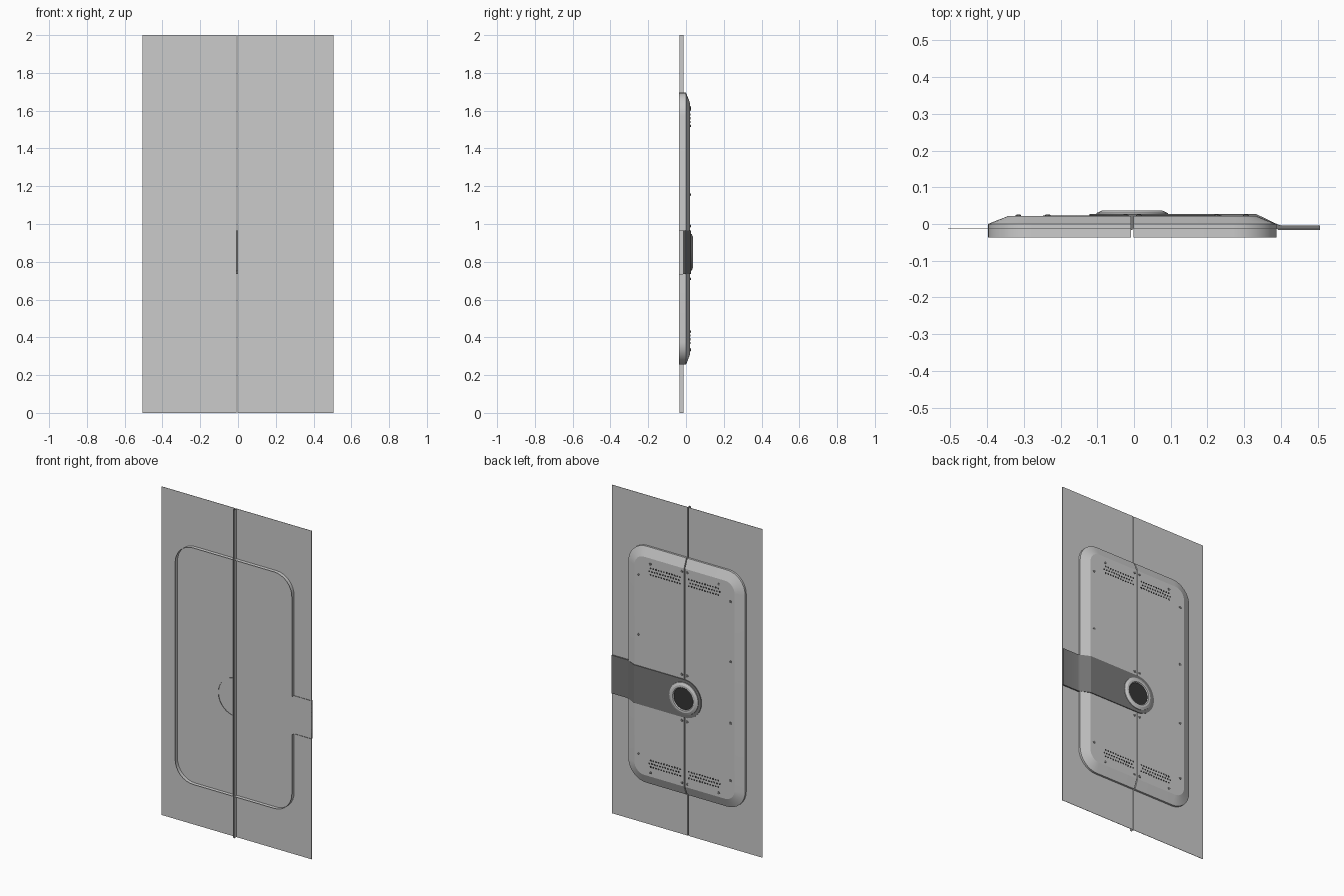
import bpy, bmesh, math

if "Cube" in bpy.data.objects:
    bpy.data.objects.remove(bpy.data.objects["Cube"])

CX, CZ = -0.005, 0.85          # seam line and hub height
GAP = 0.003                    # half the gap between the two leaves
Z0, Z1, HALF_W = 0.255, 1.695, 0.393
ARM_R = 0.116


def material(name, v):
    m = bpy.data.materials.new(name)
    m.diffuse_color = (v, v, v, 1)
    m.use_nodes = True
    m.node_tree.nodes["Principled BSDF"].inputs["Base Color"].default_value = m.diffuse_color
    return m


LIGHT = material("light_grey", 0.60)
DARK = material("dark_grey", 0.19)
BLACK = material("near_black", 0.035)


def finish(bm, name, mat):
    bmesh.ops.remove_doubles(bm, verts=bm.verts, dist=1e-5)
    bmesh.ops.recalc_face_normals(bm, faces=bm.faces)
    me = bpy.data.meshes.new(name)
    bm.to_mesh(me)
    bm.free()
    ob = bpy.data.objects.new(name, me)
    me.materials.append(mat)
    bpy.context.collection.objects.link(ob)
    bpy.ops.object.select_all(action='DESELECT')
    ob.select_set(True)
    bpy.context.view_layer.objects.active = ob
    bpy.ops.object.shade_smooth_by_angle(angle=math.radians(15))
    return ob


def box(bm, x0, x1, y0, y1, z0, z1):
    g = bmesh.ops.create_cube(bm, size=1)
    for v in g["verts"]:
        v.co = ((x0 + x1) / 2 + v.co.x * (x1 - x0),
                (y0 + y1) / 2 + v.co.y * (y1 - y0),
                (z0 + z1) / 2 + v.co.z * (z1 - z0))


def lathe(bm, cx, cz, profile, n):
    """Turn (radius, y) points about the y axis; radius 0 closes the end."""
    prev = None
    for r, y in profile:
        if r == 0:
            bm.faces.new(prev)
            break
        ring = [bm.verts.new((cx + r * math.cos(2 * math.pi * i / n), y,
                              cz + r * math.sin(2 * math.pi * i / n))) for i in range(n)]
        if prev:
            for i in range(n):
                j = (i + 1) % n
                bm.faces.new((prev[i], prev[j], ring[j], ring[i]))
        prev = ring


def half_outline(d):
    """Half of a rounded rectangle, inset by d, starting and ending at the seam."""
    R, n = 0.12, 8
    xc = HALF_W - R
    pts = [(GAP, Z0 + d)]
    for zc, start in ((Z0 + R, -90), (Z1 - R, 0)):
        for i in range(n + 1):
            a = math.radians(start + 90 * i / n)
            pts.append((xc + (R - d) * math.cos(a), zc + (R - d) * math.sin(a)))
        if start == -90:       # break points where the arm crosses
            pts += [(HALF_W - d, CZ - ARM_R), (HALF_W - d, CZ + ARM_R)]
    return pts + [(GAP, Z1 - d)]


for side, label in ((-1, "left"), (1, "right")):
    # flat door sheet with a flange along the seam
    bm = bmesh.new()
    xa, xb = CX + side * GAP, side * 0.506
    box(bm, min(xa, xb), max(xa, xb), -0.014, -0.012, 0, 2)
    xf = xa + side * 0.001
    box(bm, min(xa, xf), max(xa, xf), -0.034, -0.012, 0, 2)
    finish(bm, label + "_door_sheet", LIGHT)

    # raised rounded panel: straight wall, bevel, flat back
    bm = bmesh.new()
    rings = [[bm.verts.new((CX + side * x, y, z)) for x, z in half_outline(d)]
             for d, y in ((0, -0.0365), (0, 0.0), (0.056, 0.022))]
    n = len(rings[0])
    for k in range(2):
        for i in range(n):
            j = (i + 1) % n
            # the wall is open where the arm leaves the right panel
            if k == 0 and side == 1 and i == 10:
                continue
            bm.faces.new((rings[k][i], rings[k][j], rings[k + 1][j], rings[k + 1][i]))
    bm.faces.new(rings[2])
    finish(bm, label + "_panel", LIGHT)

# locking arm: rounded end, flat run, step down over the panel bevel
stations = []
for i in range(15):
    a = math.pi / 2 * i / 14
    stations.append((CX - ARM_R * math.cos(a), ARM_R * math.sin(a), 0.027, -0.017))
stations += [(CX + 0.001, ARM_R, 0.027, -0.012), (0.333, ARM_R, 0.027, -0.012),
             (0.391, ARM_R, -0.001, -0.012), (0.392, ARM_R, -0.0015, -0.017),
             (0.402, ARM_R, -0.004, -0.017), (0.506, ARM_R, -0.004, -0.017)]
bm = bmesh.new()
prev = None
for x, h, top, bot in stations:
    cur = [bm.verts.new((x, y, CZ + s * h)) for s, y in ((-1, bot), (-1, top), (1, top), (1, bot))]
    if prev:
        for i in range(3):
            bm.faces.new((prev[i], prev[i + 1], cur[i + 1], cur[i]))
    prev = cur
bm.faces.new(prev)
finish(bm, "locking_arm", DARK)

# hub ring and its dark centre
bm = bmesh.new()
lathe(bm, CX, CZ, [(0.098, 0.025), (0.097, 0.030), (0.082, 0.0365),
                   (0.070, 0.0365), (0.064, 0.029)], 48)
finish(bm, "hub_ring", LIGHT)
bm = bmesh.new()
lathe(bm, CX, CZ, [(0.066, 0.027), (0.066, 0.031), (0, 0.031)], 48)
finish(bm, "hub_centre", BLACK)

# vent holes: staggered rows in four groups
bm = bmesh.new()
for zc in (1.56, 0.39):
    for side in (-1, 1):
        for row in range(3):
            for col in range(12):
                x = CX + side * (0.03 + col * 0.018 + (row % 2) * 0.009)
                lathe(bm, x, zc + (row - 1) * 0.02,
                      [(0.0058, 0.0215), (0.0058, 0.0226), (0, 0.0226)], 8)
finish(bm, "vent_holes", BLACK)

# rivets around the panel edge and along the seam
bm = bmesh.new()
rivets = [(0.31, z) for z in (1.52, 1.155, 0.78, 0.43)]
rivets += [(0.23, z) for z in (1.605, 0.335)]
rivets += [(0.018, z) for z in (1.618, 0.99, 0.71, 0.332)]
for x, z in rivets:
    for side in (-1, 1):
        lathe(bm, CX + side * x, z, [(0.008, 0.0215), (0.0075, 0.024), (0.005, 0.0255), (0, 0.0255)], 10)
finish(bm, "rivets", DARK)
